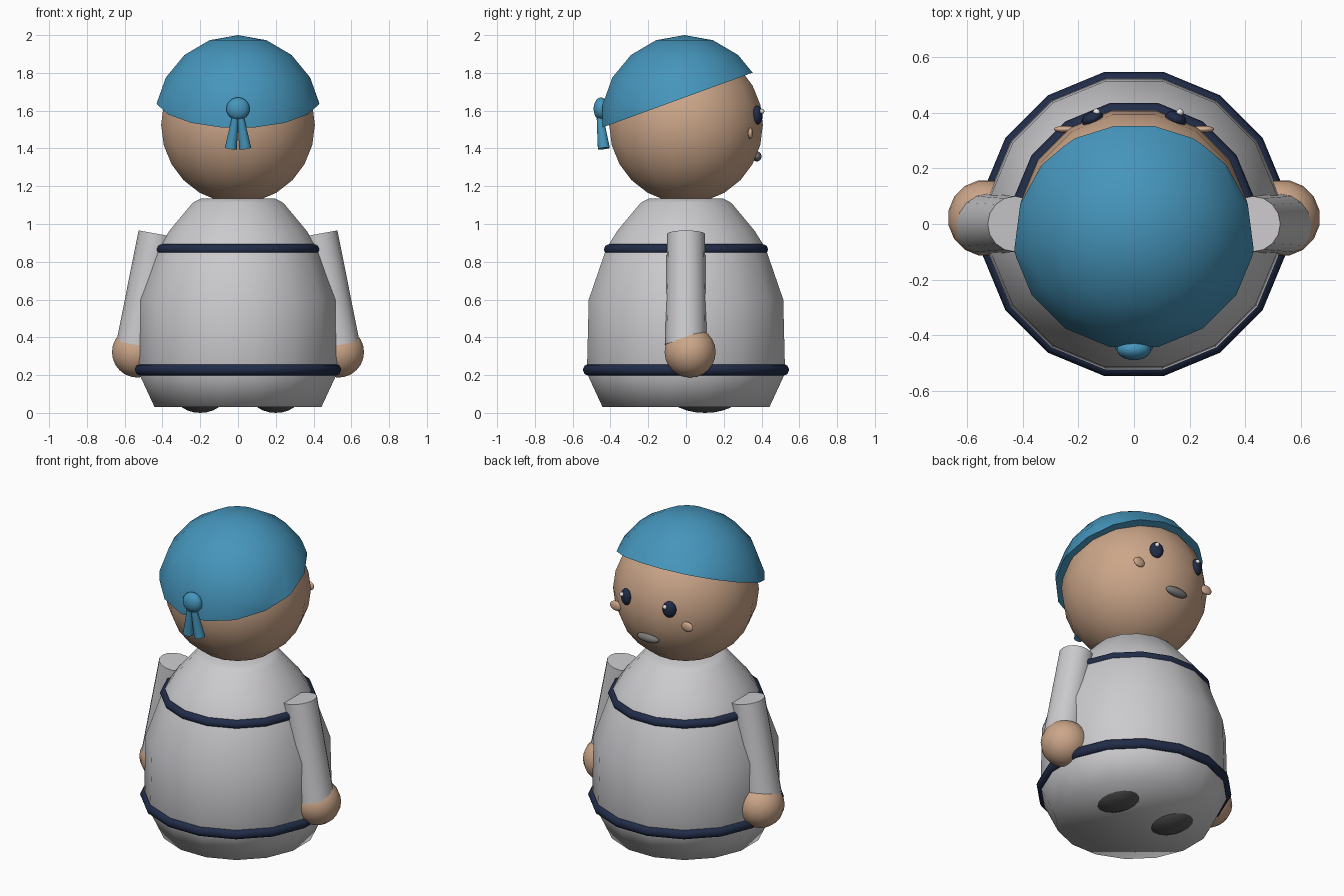
import bpy
import bmesh
import math
from mathutils import Matrix, Vector

if "Cube" in bpy.data.objects:
    bpy.data.objects.remove(bpy.data.objects["Cube"])


def make_material(name, rgb):
    m = bpy.data.materials.new(name)
    m.use_nodes = True
    color = (*rgb, 1)
    m.diffuse_color = color
    m.node_tree.nodes["Principled BSDF"].inputs["Base Color"].default_value = color
    return m


CLOTH = make_material("pale grey cloth", (0.6, 0.59, 0.61))
SKIN = make_material("skin", (0.6, 0.38, 0.25))
CHEEK = make_material("cheek pink", (0.66, 0.42, 0.29))
BLUE = make_material("cap blue", (0.06, 0.3, 0.5))
NAVY = make_material("navy", (0.015, 0.025, 0.065))
MOUTH = make_material("mouth grey", (0.2, 0.19, 0.19))
SOLE = make_material("dark grey", (0.1, 0.1, 0.1))
WHITE = make_material("white", (0.8, 0.8, 0.8))

SIDES = 16
HALF_STEP = Matrix.Rotation(math.pi / SIDES, 4, "Z")


def finish(name, bm, mat, sharp_angle=math.pi):
    """Turn a bmesh into a smooth shaded object."""
    bmesh.ops.recalc_face_normals(bm, faces=bm.faces)
    for f in bm.faces:
        f.smooth = True
    for e in bm.edges:
        e.smooth = len(e.link_faces) < 2 or e.calc_face_angle() < sharp_angle
    mesh = bpy.data.meshes.new(name)
    bm.to_mesh(mesh)
    bm.free()
    mesh.materials.append(mat)
    obj = bpy.data.objects.new(name, mesh)
    bpy.context.collection.objects.link(obj)
    return obj


def ball(name, center, radii, mat, rings=12, turn=0.0):
    """Ellipsoid, turned about the vertical axis."""
    bm = bmesh.new()
    bmesh.ops.create_uvsphere(bm, u_segments=SIDES, v_segments=rings, radius=1)
    shape = (Matrix.Translation(center) @ Matrix.Rotation(turn, 4, "Z")
             @ Matrix.Diagonal((*radii, 1)) @ HALF_STEP)
    bm.transform(shape)
    return finish(name, bm, mat)


def rod(name, low, high, r_low, r_high, mat, flatten=1.0):
    """Tapered rod between two points, optionally flattened front to back."""
    low, high = Vector(low), Vector(high)
    axis = high - low
    bm = bmesh.new()
    bmesh.ops.create_cone(bm, cap_ends=True, segments=SIDES, radius1=r_low,
                          radius2=r_high, depth=axis.length)
    bm.transform(Matrix.Translation((low + high) / 2)
                 @ axis.to_track_quat("Z", "Y").to_matrix().to_4x4()
                 @ Matrix.Diagonal((1, flatten, 1, 1)))
    return finish(name, bm, mat, math.radians(50))


def lathe(name, profile, mat, closed=False):
    """Revolve (radius, height) points about the vertical axis."""
    bm = bmesh.new()
    rows = []
    for r, z in profile:
        ring = []
        for i in range(SIDES):
            a = (i + 0.5) * math.tau / SIDES
            ring.append(bm.verts.new((r * math.cos(a), r * math.sin(a), z)))
        rows.append(ring)
    pairs = list(zip(rows, rows[1:]))
    if closed:
        pairs.append((rows[-1], rows[0]))
    else:
        bm.faces.new(rows[0])
        bm.faces.new(rows[-1])
    for a, b in pairs:
        for i in range(SIDES):
            j = (i + 1) % SIDES
            bm.faces.new((a[i], a[j], b[j], b[i]))
    return finish(name, bm, mat)


def trim(name, radius, z, thickness):
    points = [(radius + thickness * math.cos(k * math.tau / 8),
               z + thickness * math.sin(k * math.tau / 8)) for k in range(8)]
    lathe(name, points, NAVY, closed=True)


# Robe with two trim bands
lathe("robe", [(0.45, 0.03), (0.535, 0.21), (0.525, 0.6), (0.43, 0.87),
               (0.37, 0.965), (0.245, 1.112), (0.2, 1.135)], CLOTH)
trim("lower_trim", 0.525, 0.228, 0.032)
trim("upper_trim", 0.416, 0.865, 0.028)

# Head
ball("head", (0, 0, 1.525), (0.415, 0.415, 0.415), SKIN)

# Cap: a sphere sliced by a sloping plane
bm = bmesh.new()
bmesh.ops.create_uvsphere(bm, u_segments=SIDES, v_segments=9, radius=0.45)
bm.transform(Matrix.Translation((0, -0.008, 1.55)) @ HALF_STEP)
cut = bmesh.ops.bisect_plane(
    bm, geom=bm.verts[:] + bm.edges[:] + bm.faces[:],
    plane_co=(0, -0.44, 1.512), plane_no=(0, -0.365, 1), clear_inner=True)
rim = [e for e in cut["geom_cut"] if isinstance(e, bmesh.types.BMEdge)]
bmesh.ops.contextual_create(bm, geom=rim)
finish("cap", bm, BLUE, math.radians(60))

# Knot and tails at the back of the cap
ball("cap_knot", (0, -0.45, 1.61), (0.063, 0.04, 0.06), BLUE)

# Mouth
ball("mouth", (0, 0.375, 1.358), (0.075, 0.025, 0.027), MOUTH)

# Paired parts
for side, s in (("left", 1), ("right", -1)):
    rod(side + "_cap_tail", (s * 0.038, -0.435, 1.4), (s * 0.015, -0.455, 1.56),
        0.032, 0.018, BLUE)
    ball(side + "_eye", (s * 0.15, 0.378, 1.577), (0.04, 0.026, 0.05), NAVY,
         turn=-s * 0.38)
    ball(side + "_eye_glint", (s * 0.15 + 0.015, 0.402, 1.597),
         (0.013, 0.013, 0.013), WHITE)
    ball(side + "_cheek", (s * 0.248, 0.341, 1.48), (0.04, 0.013, 0.03), CHEEK)
    rod(side + "_sleeve", (s * 0.535, 0, 0.36), (s * 0.428, 0, 0.948),
        0.11, 0.1, CLOTH)
    ball(side + "_hand", (s * 0.532, 0.022, 0.322), (0.138, 0.138, 0.135), SKIN)
    ball(side + "_foot", (s * 0.2, 0.1, 0.1), (0.14, 0.2, 0.1), SOLE)
